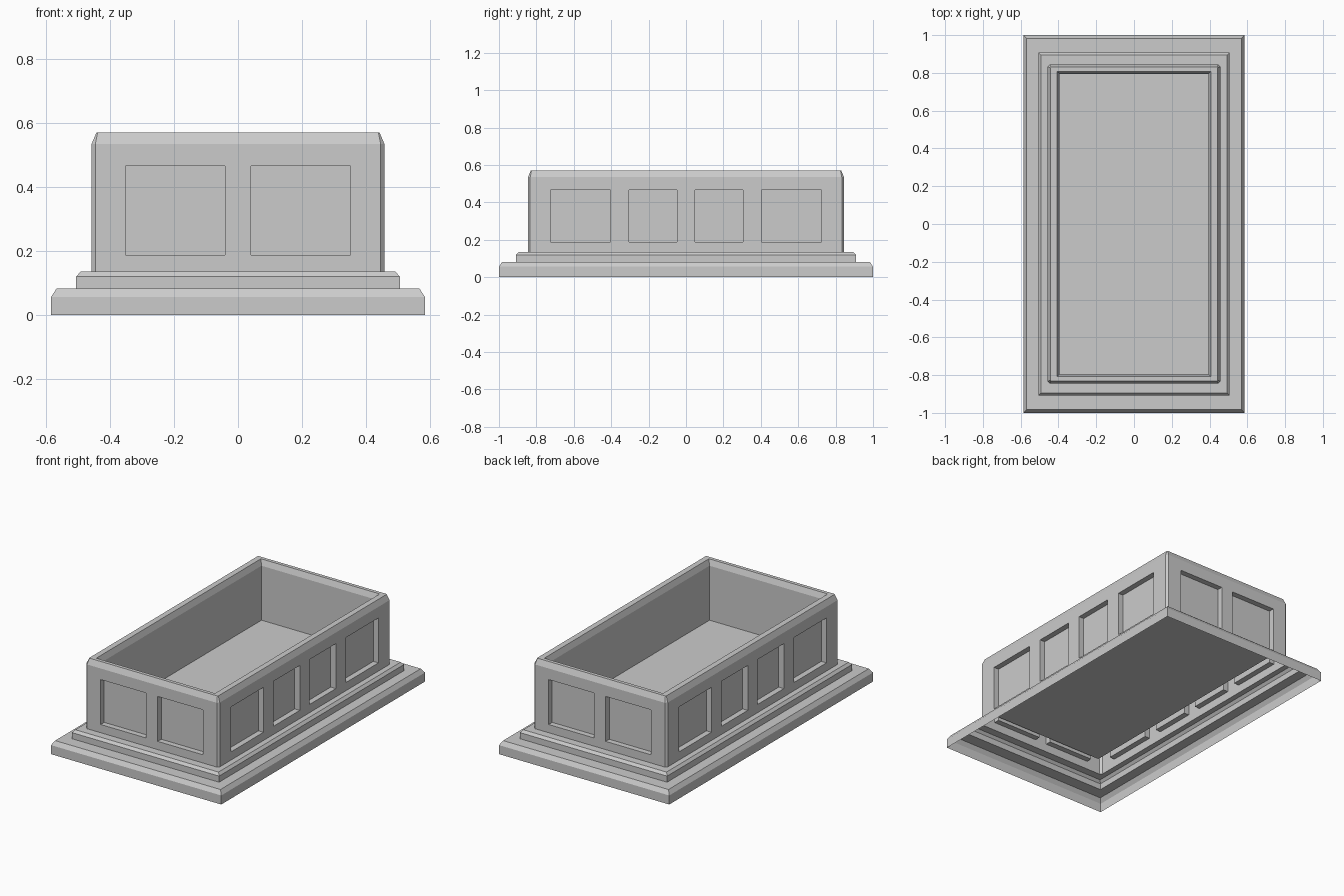
import bpy, bmesh
from math import pi
from mathutils import Matrix, Vector

if "Cube" in bpy.data.objects:
    bpy.data.objects.remove(bpy.data.objects["Cube"])


def ring(x, y, z, c=0.0):
    """Rectangle with corners cut by c, counter-clockwise seen from above."""
    return [(x, c - y, z), (x, y - c, z), (x - c, y, z), (c - x, y, z),
            (-x, y - c, z), (-x, c - y, z), (c - x, -y, z), (x - c, -y, z)]


def quad(bm, pts):
    bm.faces.new([bm.verts.new(p) for p in pts])


def loft(bm, rings, sides=range(8)):
    for a, b in zip(rings, rings[1:]):
        for i in sides:
            j = (i + 1) % 8
            quad(bm, (a[i], a[j], b[j], b[i]))


def panelled_wall(bm, angle, dist, half, z0, z1, panels, pz, depth):
    """Flat wall with a row of recessed panels, turned about z."""
    rot = Matrix.Rotation(angle, 3, 'Z')
    us = [-half] + [u for p in panels for u in p] + [half]
    zs = [z0, pz[0], pz[1], z1]

    def rect(ua, ub, za, zb, d):
        return [rot @ Vector((u, d - dist, z))
                for u, z in ((ua, za), (ub, za), (ub, zb), (ua, zb))]

    for i in range(len(us) - 1):
        for k in range(3):
            cell = (us[i], us[i + 1], zs[k], zs[k + 1])
            p = rect(*cell, 0)
            if k == 1 and i % 2 == 1:
                q = rect(*cell, depth)
                for n in range(4):
                    m = (n + 1) % 4
                    quad(bm, (p[n], p[m], q[m], q[n]))
                quad(bm, q)
            else:
                quad(bm, p)


def finish(bm, name):
    bmesh.ops.remove_doubles(bm, verts=bm.verts[:], dist=1e-5)
    mesh = bpy.data.meshes.new(name)
    bm.to_mesh(mesh)
    bm.free()
    bpy.context.collection.objects.link(bpy.data.objects.new(name, mesh))


X, Y, CUT = 0.458, 0.845, 0.012      # body half sizes and corner chamfer
Z0, Z1, TOP = 0.136, 0.535, 0.57     # body foot, start of rim chamfer, rim
FLOOR = 0.197

# Stepped plinth, open underneath
bm = bmesh.new()
loft(bm, [ring(0.585, 1.0, 0), ring(0.585, 1.0, 0.056),
          ring(0.568, 0.983, 0.082), ring(0.506, 0.908, 0.082),
          ring(0.506, 0.908, 0.12), ring(0.492, 0.894, Z0),
          ring(X, Y, Z0, CUT)])
finish(bm, "stepped_plinth")

# Chest: corner chamfers, panelled walls, bevelled rim, inner walls and floor
bm = bmesh.new()
loft(bm, [ring(X, Y, Z0, CUT), ring(X, Y, Z1, CUT)], sides=(1, 3, 5, 7))
end_panels = [(-0.352, -0.04), (0.04, 0.352)]
side_panels = [(-0.724, -0.404), (-0.306, -0.048), (0.048, 0.306), (0.404, 0.724)]
for turn in (0, pi):
    panelled_wall(bm, turn, Y, X - CUT, Z0, Z1, end_panels, (0.187, 0.466), 0.035)
    panelled_wall(bm, turn + pi / 2, X, Y - CUT, Z0, Z1, side_panels, (0.187, 0.466), 0.035)
loft(bm, [ring(X, Y, Z1, CUT), ring(X - 0.015, Y - 0.015, TOP, 0.004),
          ring(0.408, 0.808, TOP), ring(0.395, 0.795, Z1), ring(0.395, 0.795, FLOOR)])
x, y = 0.395, 0.795
quad(bm, [(-x, -y, FLOOR), (x, -y, FLOOR), (x, y, FLOOR), (-x, y, FLOOR)])
finish(bm, "panelled_chest")
